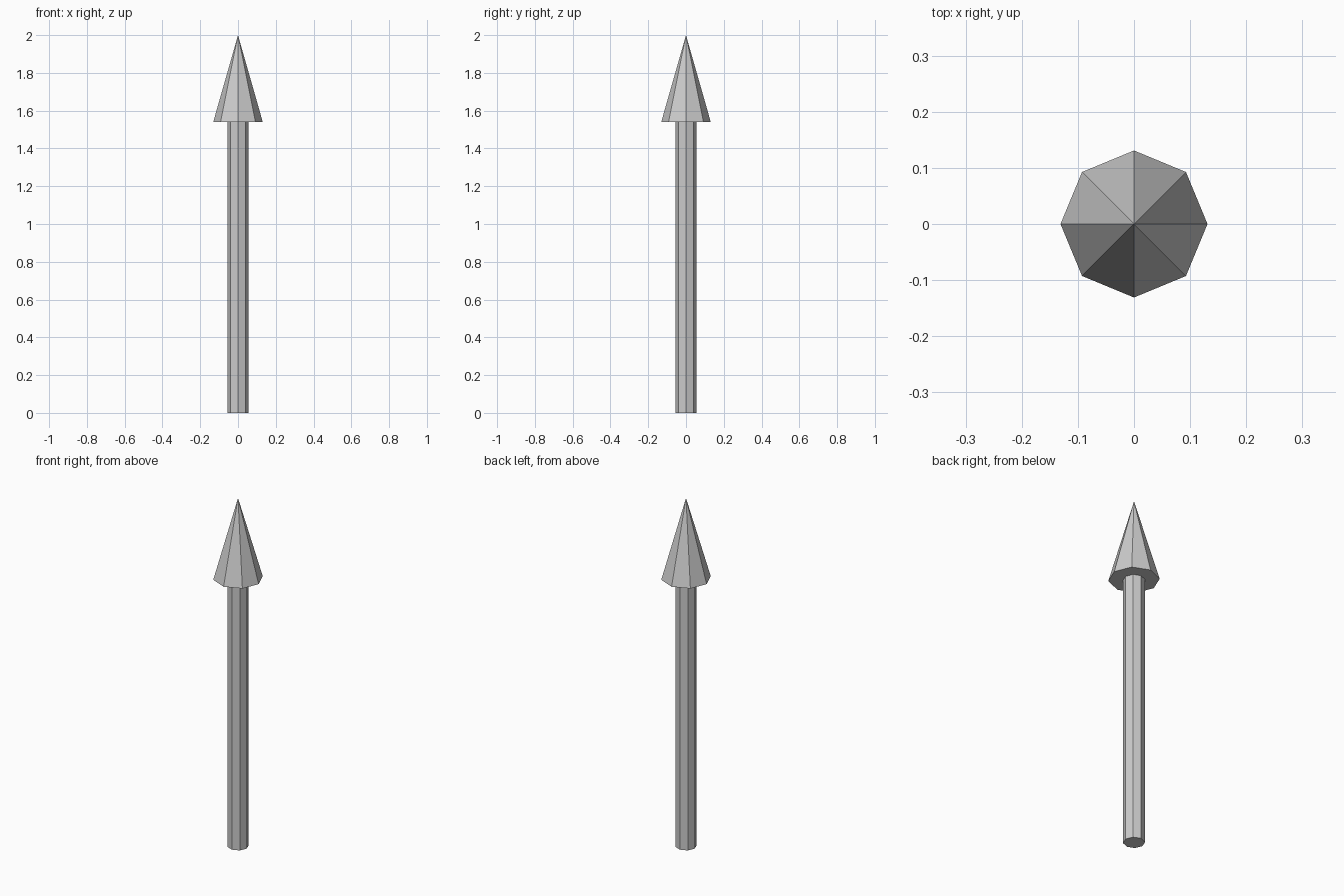
import bpy

if "Cube" in bpy.data.objects:
    bpy.data.objects.remove(bpy.data.objects["Cube"])

SIDES = 8
HEAD_BASE = 1.54
HEIGHT = 2.0


def tapered(name, r_bottom, r_top, z0, z1):
    """Flat-faced eight-sided cone or prism between two heights."""
    bpy.ops.mesh.primitive_cone_add(
        vertices=SIDES, radius1=r_bottom, radius2=r_top,
        depth=z1 - z0, location=(0, 0, (z0 + z1) / 2))
    obj = bpy.context.object
    obj.name = name
    return obj


# Straight shaft standing on the ground
tapered("shaft", 0.056, 0.056, 0.0, HEAD_BASE)

# Pointed head with a flat underside
tapered("arrow_head", 0.131, 0.0, HEAD_BASE, HEIGHT)
